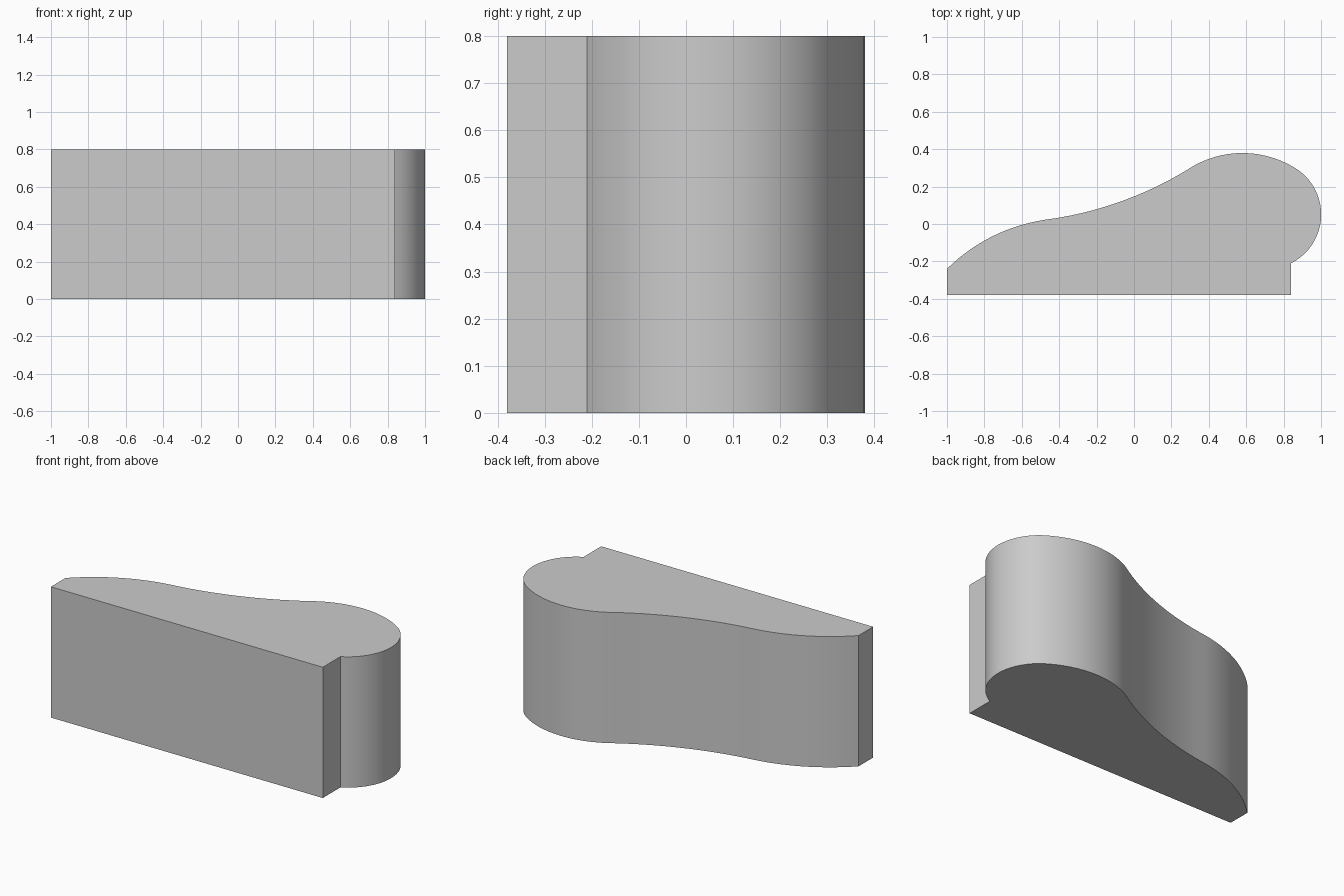
import bpy, bmesh, math
from mathutils import Vector

cube = bpy.data.objects.get("Cube")
if cube:
    bpy.data.objects.remove(cube, do_unlink=True)

HEIGHT = 0.8


def arc(start, end, sag, steps):
    """Points from start to end; positive sag bulges to the right of travel."""
    a, b = Vector(start), Vector(end)
    chord = b - a
    length = chord.length
    along = chord / length
    side = Vector((along.y, -along.x))
    radius = (length ** 2 / 4 + sag ** 2) / (2 * abs(sag))
    sign = math.copysign(1, sag)
    half = 2 * math.atan2(2 * abs(sag), length)
    centre = (a + b) / 2 + side * (sag - sign * radius)
    points = []
    for i in range(steps + 1):
        t = half * (2 * i / steps - 1)
        points.append(centre + along * radius * math.sin(t)
                      + side * sign * radius * math.cos(t))
    return points


# Plan outline: straight front and a rounded back made of tangent arcs
corner, shoulder = (0.84, -0.21), (0.89, 0.28)
crest_end, waist, tip = (0.28, 0.287), (-0.48, 0.022), (-1, -0.24)
outline = [Vector((-1, -0.38)), Vector((0.84, -0.38))]
outline += arc(corner, shoulder, 0.135, 20)
outline += arc(shoulder, crest_end, 0.096, 16)[1:]
outline += arc(crest_end, waist, -0.042, 16)[1:]
outline += arc(waist, tip, 0.046, 16)[1:]

# Extrude the outline to a solid block
bm = bmesh.new()
base = bm.faces.new([bm.verts.new((p.x, p.y, 0)) for p in outline])
top = bmesh.ops.extrude_face_region(bm, geom=[base])["geom"]
bmesh.ops.translate(bm, vec=(0, 0, HEIGHT),
                    verts=[v for v in top if isinstance(v, bmesh.types.BMVert)])
bmesh.ops.recalc_face_normals(bm, faces=bm.faces)
mesh = bpy.data.meshes.new("curved_block")
bm.to_mesh(mesh)
bm.free()
block = bpy.data.objects.new("curved_block", mesh)
bpy.context.collection.objects.link(block)

# Plain grey material
grey = bpy.data.materials.new("light_grey")
grey.use_nodes = True
colour = (0.6, 0.6, 0.6, 1)
grey.diffuse_color = colour
grey.node_tree.nodes["Principled BSDF"].inputs["Base Color"].default_value = colour
mesh.materials.append(grey)

# Smooth curved wall with sharp corners
bpy.ops.object.select_all(action="DESELECT")
block.select_set(True)
bpy.context.view_layer.objects.active = block
bpy.ops.object.shade_smooth_by_angle(angle=math.radians(25))
